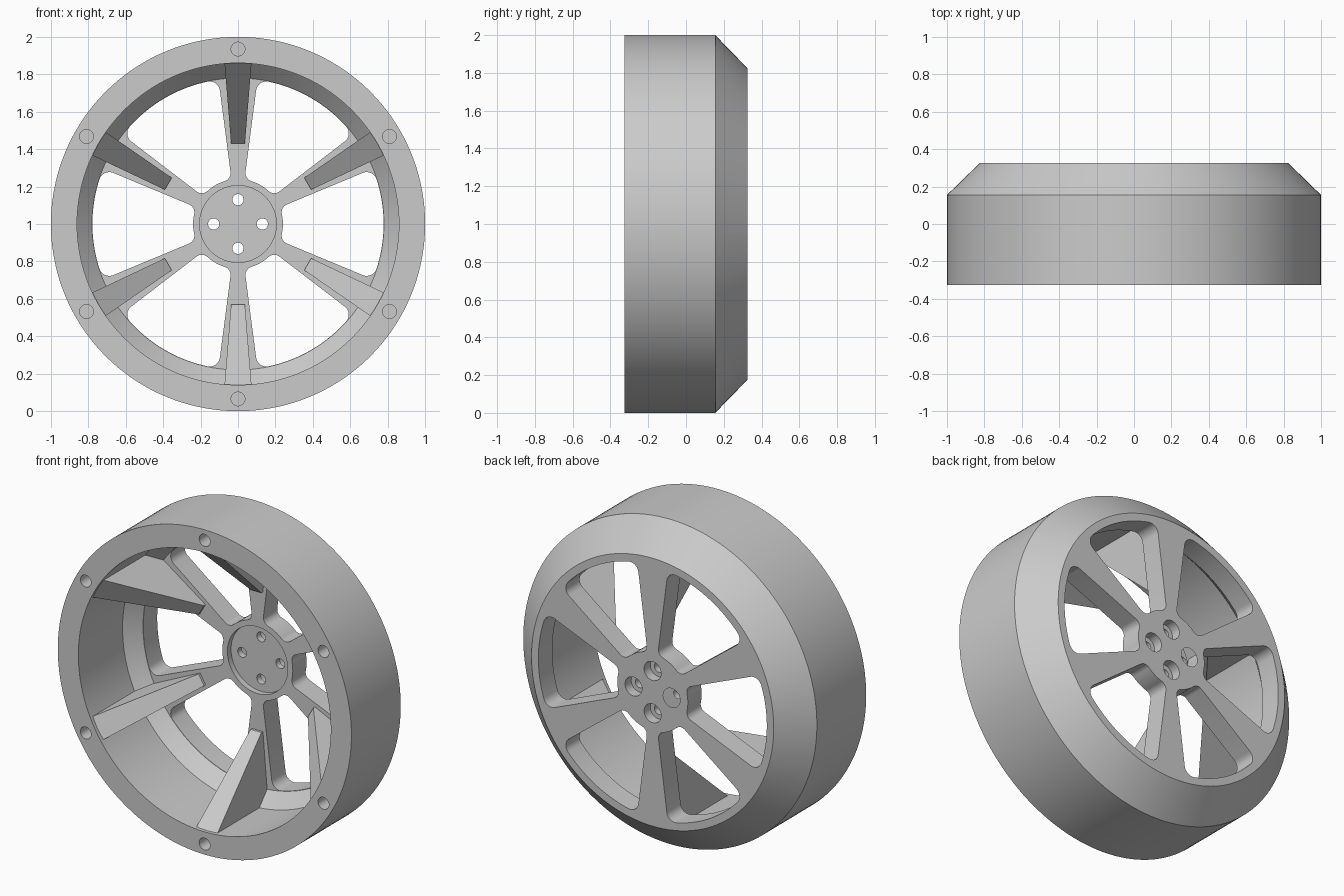
import bpy, bmesh
from math import sin, cos, pi, atan2, hypot, sqrt, radians

cube = bpy.data.objects.get("Cube")
if cube:
    bpy.data.objects.remove(cube, do_unlink=True)

FRONT, BACK, PLATE = -0.325, 0.325, 0.19   # depths along y
SPOKES = [radians(90 + 60 * k) for k in range(6)]

grey = bpy.data.materials.new("plain grey")
grey.use_nodes = True
grey.diffuse_color = (0.6, 0.6, 0.6, 1)
grey.node_tree.nodes["Principled BSDF"].inputs["Base Color"].default_value = (0.6, 0.6, 0.6, 1)


def place(u, v, y, a=0.0):
    """Radial u, sideways v and depth y, turned by a about the axle."""
    return (u * cos(a) - v * sin(a), y, 1 + u * sin(a) + v * cos(a))


def finish(bm, name):
    bmesh.ops.recalc_face_normals(bm, faces=bm.faces)
    mesh = bpy.data.meshes.new(name)
    bm.to_mesh(mesh)
    bm.free()
    mesh.materials.append(grey)
    obj = bpy.data.objects.new(name, mesh)
    bpy.context.collection.objects.link(obj)
    return obj


def prism(bm, outline, y0, y1, a=0.0):
    """Extrude a flat outline along y."""
    lo = [bm.verts.new(place(u, v, y0, a)) for u, v in outline]
    hi = [bm.verts.new(place(u, v, y1, a)) for u, v in outline]
    bm.faces.new(lo)
    bm.faces.new(hi)
    n = len(lo)
    for i in range(n):
        j = (i + 1) % n
        bm.faces.new((lo[i], lo[j], hi[j], hi[i]))


def arc(cu, cv, r, a0, a1, n):
    return [(cu + r * cos(a0 + (a1 - a0) * i / n),
             cv + r * sin(a0 + (a1 - a0) * i / n)) for i in range(n + 1)]


def window_outline(r_out, r_in, f_out, f_in, base, slope):
    """Opening between two spokes with four rounded corners."""
    k = sqrt(1 + slope ** 2)
    side = atan2(-1, slope)

    def corner(dist, f):
        # centre at the given distance, f away from the spoke edge
        c = base + f * k
        u = (-slope * c + sqrt(dist ** 2 * k ** 2 - c ** 2)) / k ** 2
        return u, c + slope * u

    ou, ov = corner(r_out - f_out, f_out)
    iu, iv = corner(r_in + f_in, f_in)
    po, pi_ = atan2(ov, ou), atan2(iv, iu)
    mid = pi / 6
    half = arc(0, 0, r_out, mid, po, 14)[:-1]
    half += arc(ou, ov, f_out, po, side, 8)
    half += arc(iu, iv, f_in, side, pi_ - pi, 8)
    half += arc(0, 0, r_in, pi_, mid, 5)[1:]
    # mirror about the middle of the opening
    other = [(u * cos(2 * mid) + v * sin(2 * mid), u * sin(2 * mid) - v * cos(2 * mid))
             for u, v in half[1:-1]]
    return half + other[::-1]


# Wheel body: rim, chamfer, spoke plate and hub recess in one turned profile
profile = [(0, 0.225), (0.205, 0.225), (0.205, PLATE), (0.78, PLATE), (0.86, 0.105),
           (0.86, FRONT), (1, FRONT), (1, 0.155), (0.825, BACK), (0, BACK)]
bm = bmesh.new()
pts = [bm.verts.new(place(r, 0, y)) for r, y in profile]
edges = [bm.edges.new(p) for p in zip(pts, pts[1:])]
bmesh.ops.spin(bm, geom=pts + edges, cent=(0, 0, 1), axis=(0, 1, 0),
               angle=2 * pi, steps=144)
bmesh.ops.remove_doubles(bm, verts=bm.verts, dist=0.0001)
wheel = finish(bm, "wheel_body")

# Openings, rim bolt holes and hub bolt holes
bm = bmesh.new()
opening = window_outline(0.778, 0.24, 0.055, 0.045, 0.004, 0.13)
for a in SPOKES:
    prism(bm, opening, 0.0, 0.5, a)
    prism(bm, arc(0.935, 0, 0.037, 0, 2 * pi, 24)[:-1], -0.5, -0.12, a)
for k in range(4):
    prism(bm, arc(0.13, 0, 0.03, 0, 2 * pi, 24)[:-1], 0.0, 0.5, k * pi / 2)
holes = finish(bm, "hole_cutter")

# Wider bolt seats on the back of the hub
bm = bmesh.new()
for k in range(4):
    prism(bm, arc(0.13, 0, 0.058, 0, 2 * pi, 32)[:-1], 0.265, 0.5, k * pi / 2)
seats = finish(bm, "seat_cutter")

bpy.context.view_layer.objects.active = wheel
for cutter in (holes, seats):
    cutter.hide_render = True
    mod = wheel.modifiers.new("cut", "BOOLEAN")
    mod.operation = "DIFFERENCE"
    mod.solver = "EXACT"
    mod.object = cutter
    bpy.ops.object.modifier_apply(modifier=mod.name)
    bpy.data.objects.remove(cutter, do_unlink=True)

# Tapered triangular ribs joining the spokes to the rim
for i, a in enumerate(SPOKES):
    bm = bmesh.new()
    for s in (-1, 1):
        for u, w, y in ((0.87, 0.073, -0.315), (0.87, 0.073, 0.21),
                        (0.43, 0.037, 0.175), (0.43, 0.037, 0.21)):
            bm.verts.new(place(u, s * w, y, a))
    bmesh.ops.convex_hull(bm, input=bm.verts)
    bmesh.ops.dissolve_limit(bm, angle_limit=0.01, verts=bm.verts, edges=bm.edges)
    finish(bm, f"spoke_rib_{i + 1}")

# Smooth the round walls, keep the edges crisp
bpy.ops.object.select_all(action="DESELECT")
wheel.select_set(True)
bpy.context.view_layer.objects.active = wheel
bpy.ops.object.shade_smooth_by_angle(angle=radians(25))
